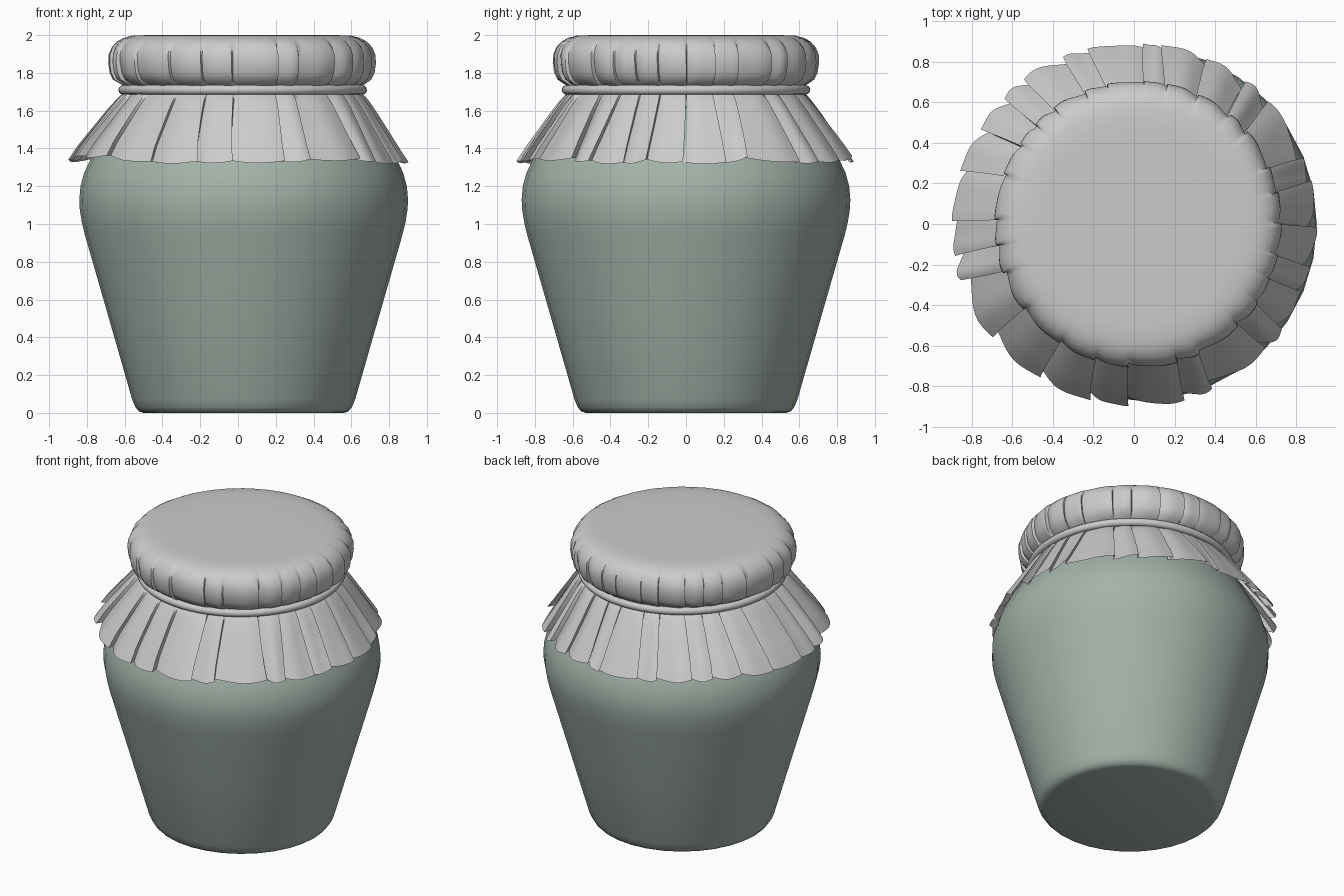
import bpy, bmesh, math, random

if "Cube" in bpy.data.objects:
    bpy.data.objects.remove(bpy.data.objects["Cube"])

random.seed(7)
TAU = 2 * math.pi


def finish(name, bm, angle=60, mat=None):
    bmesh.ops.remove_doubles(bm, verts=bm.verts, dist=1e-5)
    bmesh.ops.recalc_face_normals(bm, faces=bm.faces)
    me = bpy.data.meshes.new(name)
    bm.to_mesh(me)
    bm.free()
    ob = bpy.data.objects.new(name, me)
    bpy.context.collection.objects.link(ob)
    if mat:
        me.materials.append(mat)
    bpy.ops.object.select_all(action='DESELECT')
    ob.select_set(True)
    bpy.context.view_layer.objects.active = ob
    bpy.ops.object.shade_smooth_by_angle(angle=math.radians(angle))
    return ob


def skin(bm, rows):
    """Join closed rows of points with quads."""
    vs = [[bm.verts.new(p) for p in row] for row in rows]
    n = len(vs[0])
    for a, b in zip(vs, vs[1:]):
        for i in range(n):
            j = (i + 1) % n
            bm.faces.new((a[i], a[j], b[j], b[i]))
    return vs


# Green jar: lathed profile with 32 sides, flat base and closed mouth
green = bpy.data.materials.new("glaze")
green.diffuse_color = (0.37, 0.45, 0.40, 1)
green.use_nodes = True
green.node_tree.nodes["Principled BSDF"].inputs["Base Color"].default_value = green.diffuse_color
jar_profile = [(0.53, 0), (0.555, 0.008), (0.573, 0.03), (0.59, 0.07), (0.722, 0.53),
               (0.84, 0.94), (0.857, 1.01), (0.868, 1.08), (0.87, 1.13), (0.864, 1.2),
               (0.845, 1.27), (0.81, 1.345), (0.765, 1.43), (0.715, 1.52),
               (0.67, 1.60), (0.635, 1.66), (0.59, 1.72), (0.59, 1.94)]
bm = bmesh.new()
rings = skin(bm, [[(0.03 + r * math.cos(TAU * i / 32), r * math.sin(TAU * i / 32), z)
                   for i in range(32)] for r, z in jar_profile])
bm.faces.new(rings[0])
bm.faces.new(rings[-1])
finish("jar", bm, 60, green)

# Cloth cover rows: radius, height, fold depth, centre x
cloth_rows = [(0.30, 2.0, 0, .02), (0.50, 2.0, 0, .02), (0.58, 1.997, 0.001, .02),
              (0.625, 1.985, 0.003, .02), (0.66, 1.965, 0.007, .02),
              (0.685, 1.935, 0.013, .02), (0.70, 1.895, 0.018, .02),
              (0.70, 1.85, 0.022, .02), (0.692, 1.80, 0.024, .02),
              (0.675, 1.765, 0.024, .02), (0.64, 1.74, 0.016, .025),
              (0.615, 1.725, 0.008, .025), (0.615, 1.70, 0.008, .025),
              (0.64, 1.68, 0.018, .022), (0.665, 1.65, 0.026, .02),
              (0.703, 1.60, 0.032, .015), (0.745, 1.54, 0.038, .01),
              (0.788, 1.48, 0.043, .005), (0.83, 1.42, 0.048, 0), (0.879, 1.345, 0.053, 0)]

# Uneven pleats, each a tuck that overlaps the next
N, STEPS = 27, 10
widths = [random.uniform(0.6, 1.4) for _ in range(N)]
total = sum(widths)
edges = [0]
for w in widths:
    edges.append(edges[-1] + TAU * w / total)
depth = [random.uniform(0.5, 1.25) for _ in range(N)]
drift = [random.uniform(-0.05, 0.05) for _ in range(N)]
drop = [random.uniform(-0.02, 0.02) for _ in range(N)]
lean = [random.choice((0, 0, 1)) for _ in range(N)]


def cloth_row(r, z, amp, cx):
    low = max(0, min(1, (1.70 - z) / 0.36))
    pts = []
    for k in range(N):
        n = (k + 1) % N
        a0 = edges[k] + drift[k] * low
        a1 = edges[k + 1] + drift[n] * low
        for s in range(STEPS):
            t = s / (STEPS - 1)
            u = 0.03 + 0.93 * t + t * 2.2 * amp
            if lean[k]:
                u -= (1 - t) * 1.5 * amp
            a = a0 + (a1 - a0) * u
            swell = 0.55 * math.sin(math.pi * t * 0.85) + 0.65 * t - 0.6
            rr = r + amp * depth[k] * swell + 0.1 * amp * math.sin(7 * t + k)
            zz = z
            if low:
                hem = drop[k] * (1 - t) + drop[n] * t - 0.012 * math.sin(math.pi * t)
                zz += hem * low
            pts.append((cx + rr * math.cos(a), rr * math.sin(a), zz))
    return pts


bm = bmesh.new()
rows = skin(bm, [cloth_row(*p) for p in cloth_rows])
centre = bm.verts.new((0.02, 0, 2.0))
for i in range(len(rows[0])):
    bm.faces.new((centre, rows[0][(i + 1) % len(rows[0])], rows[0][i]))
finish("cloth_cover", bm, 50)

# Cord tied round the neck
bpy.ops.mesh.primitive_torus_add(major_radius=0.633, minor_radius=0.025, major_segments=64,
                                 minor_segments=12, location=(0.025, 0, 1.71))
cord = bpy.context.object
cord.name = "neck_cord"
bpy.ops.object.shade_smooth_by_angle(angle=math.radians(60))
